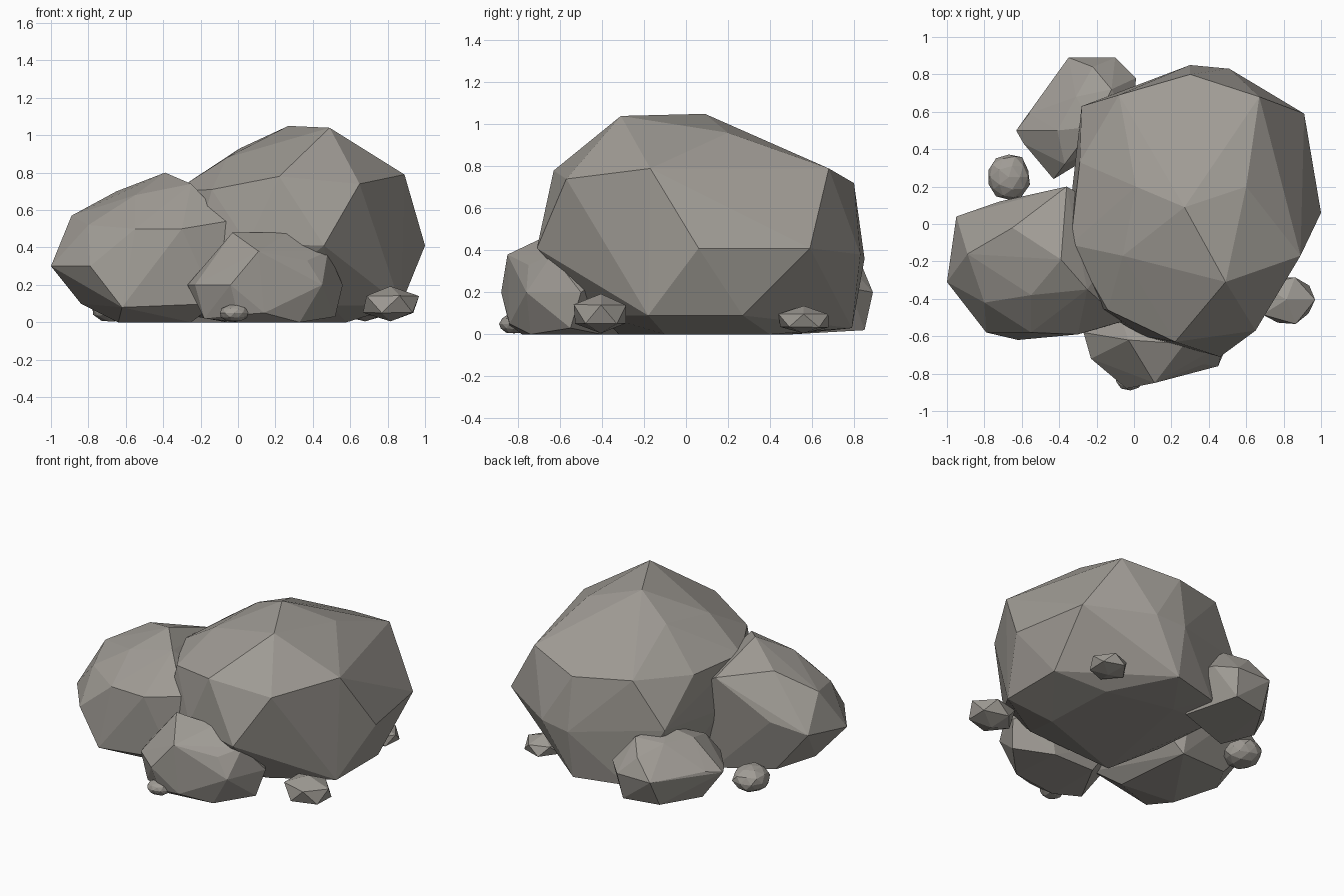
import bpy, bmesh, random
from mathutils import Vector

random.seed(4)

stone = bpy.data.materials.new("grey_stone")
stone.diffuse_color = (0.35, 0.33, 0.30, 1)


def finish(name, bm):
    """Turn a bmesh into a flat-shaded stone object."""
    bmesh.ops.recalc_face_normals(bm, faces=bm.faces[:])
    mesh = bpy.data.meshes.new(name)
    bm.to_mesh(mesh)
    bm.free()
    mesh.materials.append(stone)
    obj = bpy.data.objects.new(name, mesh)
    bpy.context.collection.objects.link(obj)
    return obj


def boulder(name, corners):
    """Faceted rock: convex hull over its main corners."""
    bm = bmesh.new()
    for c in corners:
        bm.verts.new(c)
    bmesh.ops.convex_hull(bm, input=bm.verts[:])
    loose = [v for v in bm.verts if not v.link_faces]
    bmesh.ops.delete(bm, geom=loose, context='VERTS')
    return finish(name, bm)


def pebble(name, centre, size, detail=1):
    """Small chipped stone resting on the ground."""
    bm = bmesh.new()
    bmesh.ops.create_icosphere(bm, subdivisions=detail, radius=1)
    for v in bm.verts:
        k = random.uniform(0.95, 1.06)
        v.co = Vector(centre) + Vector([a * b * k for a, b in zip(v.co, size)])
        v.co.z = max(v.co.z, 0.005)
    return finish(name, bm)


# Main boulder: crown, shoulders, widest ring, undercut base
boulder("main_boulder", [
    (0.27, 0.09, 1.05), (0.49, -0.31, 1.04), (0.01, 0.20, 0.93),
    (0.60, 0.20, 0.96), (0.42, 0.43, 0.89), (-0.06, -0.17, 0.88),
    (0.65, -0.57, 0.74), (0.89, -0.17, 0.79), (0.67, 0.68, 0.79),
    (0.30, 0.80, 0.72), (-0.08, 0.69, 0.75), (-0.29, 0.33, 0.71),
    (-0.34, -0.11, 0.70), (-0.14, -0.46, 0.71), (0.22, -0.63, 0.78),
    (1.00, 0.06, 0.41), (0.91, 0.59, 0.41), (0.51, 0.83, 0.38),
    (0.30, 0.85, 0.36), (-0.28, 0.63, 0.44), (-0.34, 0.10, 0.40),
    (-0.22, -0.44, 0.41), (0.46, -0.71, 0.41), (0.05, -0.60, 0.42),
    (0.87, -0.18, 0.09), (0.87, 0.27, 0.09), (0.30, 0.79, 0.03),
    (-0.04, 0.70, 0.03), (-0.22, 0.48, 0.03), (-0.20, 0.0, 0.05),
    (0.50, -0.40, 0.09), (0.58, -0.10, 0.0), (0.56, 0.40, 0.0),
    (0.10, 0.50, 0.0), (-0.06, -0.32, 0.0),
])

# Second boulder leaning on the left
boulder("left_boulder", [
    (-0.39, -0.19, 0.80), (-0.65, -0.02, 0.70), (-0.36, 0.20, 0.66),
    (-0.89, -0.16, 0.57), (-0.80, -0.42, 0.52), (-0.55, -0.38, 0.68),
    (-0.25, -0.35, 0.74), (-0.30, -0.59, 0.50), (-0.55, -0.58, 0.50),
    (-0.06, -0.52, 0.54), (-1.00, -0.31, 0.30), (-0.95, 0.04, 0.36),
    (-0.72, 0.12, 0.42), (-0.79, -0.58, 0.30), (-0.62, -0.62, 0.08),
    (-0.84, -0.20, 0.10), (-0.12, -0.54, 0.10),
    (-0.70, 0.03, 0.06), (-0.64, -0.38, 0.0), (-0.25, -0.42, 0.0),
    (-0.30, 0.12, 0.0), (0.0, 0.0, 0.4),
])

# Low rock in front
boulder("front_rock", [
    (-0.03, -0.62, 0.48), (0.27, -0.64, 0.48), (0.11, -0.85, 0.38),
    (0.37, -0.75, 0.33), (0.48, -0.64, 0.38), (-0.27, -0.58, 0.20),
    (-0.23, -0.72, 0.20), (-0.04, -0.88, 0.20), (0.45, -0.76, 0.20),
    (0.56, -0.50, 0.20), (-0.18, -0.72, 0.02), (0.0, -0.84, 0.04),
    (0.14, -0.84, 0.05), (0.33, -0.74, 0.0), (0.52, -0.55, 0.03),
    (-0.12, -0.35, 0.2), (0.40, -0.35, 0.3), (0.0, -0.40, 0.0),
    (0.30, -0.40, 0.0), (0.0, -0.78, 0.0),
])

# Low rock at the back
boulder("back_rock", [
    (-0.22, 0.52, 0.42), (-0.41, 0.50, 0.38), (-0.31, 0.68, 0.38),
    (-0.12, 0.72, 0.39), (-0.37, 0.32, 0.33), (-0.63, 0.50, 0.20),
    (-0.56, 0.59, 0.22), (-0.35, 0.89, 0.20), (-0.10, 0.89, 0.20),
    (-0.22, 0.84, 0.32), (0.01, 0.78, 0.22), (-0.43, 0.24, 0.20),
    (-0.59, 0.43, 0.20), (-0.51, 0.55, 0.02), (-0.36, 0.80, 0.02),
    (-0.12, 0.85, 0.02), (-0.40, 0.36, 0.0), (0.0, 0.5, 0.0), (0.0, 0.5, 0.3),
])

# Scattered pebbles
pebble("right_pebble", (0.815, -0.405, 0.095), (0.17, 0.145, 0.10))
pebble("back_right_pebble", (0.68, 0.56, 0.065), (0.13, 0.135, 0.068))
pebble("left_pebble", (-0.67, 0.25, 0.08), (0.115, 0.125, 0.085), 2)
pebble("front_pebble", (-0.02, -0.82, 0.05), (0.08, 0.07, 0.048), 2)
